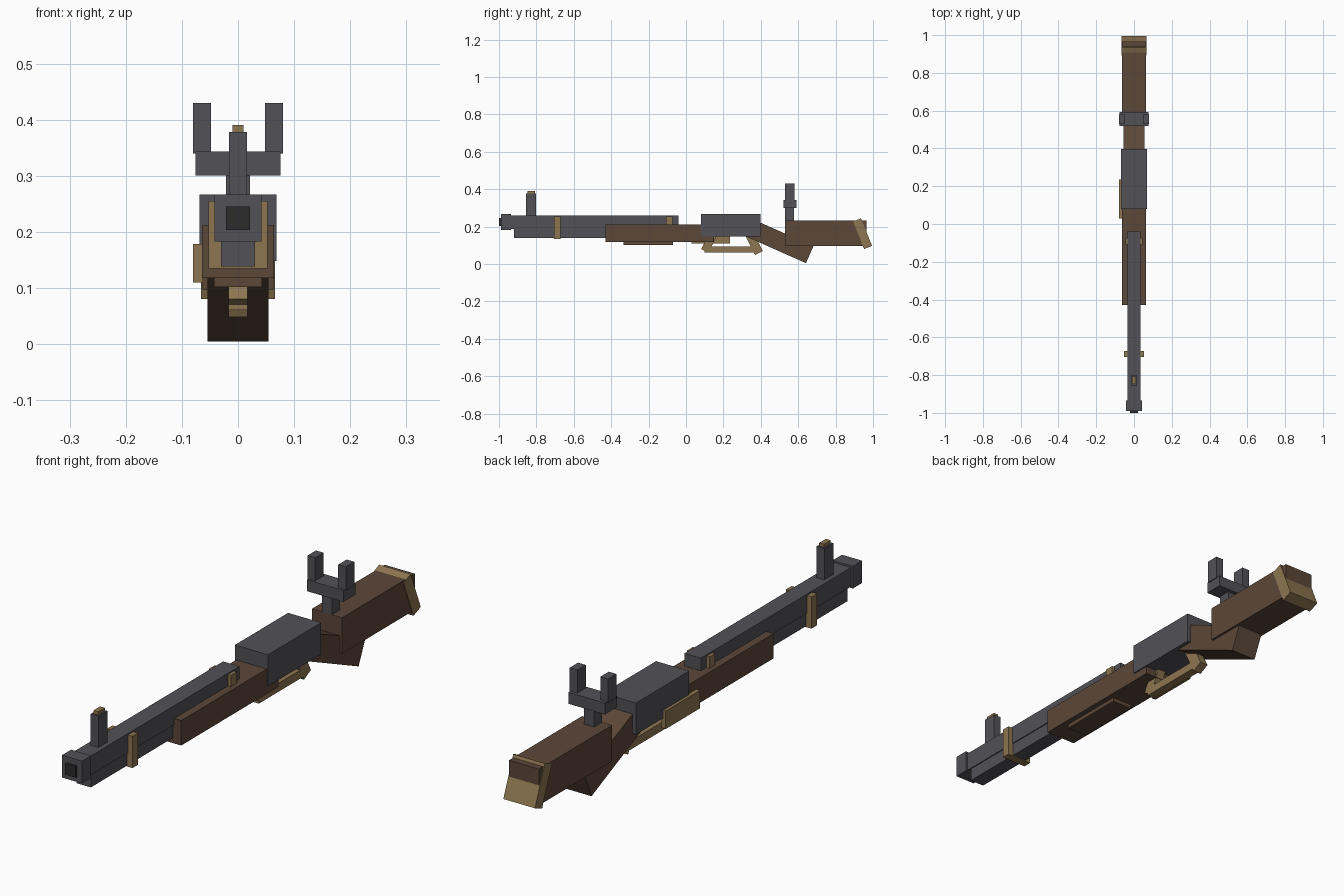
import bpy
import math
from mathutils import Matrix, Vector

default_cube = bpy.data.objects.get("Cube")
if default_cube:
    bpy.data.objects.remove(default_cube, do_unlink=True)


def make_material(name, rgb):
    mat = bpy.data.materials.new(name)
    mat.use_nodes = True
    color = (*rgb, 1.0)
    mat.diffuse_color = color
    mat.node_tree.nodes["Principled BSDF"].inputs["Base Color"].default_value = color
    return mat


steel = make_material("gun_steel", (0.084, 0.082, 0.092))
wood = make_material("dark_wood", (0.107, 0.063, 0.040))
brass = make_material("aged_brass", (0.266, 0.181, 0.083))
black = make_material("bore_black", (0.025, 0.025, 0.027))


def add_box(name, mat, center, size, tilt=0.0):
    """Box of full size, tilted about the x axis in degrees."""
    bpy.ops.mesh.primitive_cube_add(size=1)
    obj = bpy.context.object
    obj.name = name
    obj.data.transform(Matrix.Translation(Vector(center))
                       @ Matrix.Rotation(math.radians(tilt), 4, "X")
                       @ Matrix.Diagonal((*size, 1)))
    obj.data.materials.append(mat)
    return obj


def span_box(name, mat, x, y, z):
    """Box between limits; a single x value means symmetric about the middle."""
    if not isinstance(x, tuple):
        x = (-x, x)
    limits = (x, y, z)
    return add_box(name, mat, [(a + b) / 2 for a, b in limits],
                   [b - a for a, b in limits])


# Barrel group
span_box("barrel", steel, 0.034, (-0.97, -0.04), (0.188, 0.260))
span_box("magazine_tube", steel, 0.030, (-0.92, -0.38), (0.138, 0.192))
span_box("muzzle", steel, 0.042, (-0.99, -0.935), (0.183, 0.267))
span_box("bore", black, 0.021, (-1.0, -0.98), (0.203, 0.245))

# Barrel bands
span_box("front_band", brass, 0.053, (-0.705, -0.672), (0.135, 0.255))
span_box("rear_band", brass, 0.046, (-0.108, -0.073), (0.15, 0.255))

# Front sight
span_box("front_sight_post", steel, 0.016, (-0.855, -0.802), (0.25, 0.378))
span_box("front_sight_tip", brass, 0.010, (-0.848, -0.808), (0.375, 0.390))

# Wooden stock
span_box("forestock", wood, 0.064, (-0.43, 0.15), (0.118, 0.212))
span_box("forestock_rail", wood, 0.043, (-0.335, -0.07), (0.102, 0.122))
add_box("grip", wood, (0, 0.495, 0.124), (0.109, 0.364, 0.099), -24)
span_box("buttstock", wood, 0.063, (0.53, 0.965), (0.097, 0.233))
add_box("butt_plate", brass, (0, 0.944, 0.162), (0.132, 0.046, 0.158), 22)

# Receiver and side plate
span_box("receiver", steel, 0.069, (0.08, 0.397), (0.148, 0.267))
span_box("side_plate", brass, (-0.080, -0.062), (0.03, 0.235), (0.11, 0.178))

# Trigger guard
span_box("guard_bar", brass, 0.017, (0.10, 0.385), (0.061, 0.093))
add_box("guard_front_leg", brass, (0, 0.123, 0.115), (0.034, 0.043, 0.10), -27)
add_box("guard_rear_leg", brass, (0, 0.365, 0.108), (0.034, 0.046, 0.11), 27)

# Rear sight
span_box("rear_sight_stem", steel, 0.021, (0.53, 0.578), (0.22, 0.31))
span_box("rear_sight_crossbar", steel, 0.076, (0.52, 0.592), (0.30, 0.343))
for side, sign in (("left", 1), ("right", -1)):
    add_box(f"rear_sight_{side}_arm", steel, (sign * 0.064, 0.554, 0.385),
            (0.032, 0.050, 0.09))
